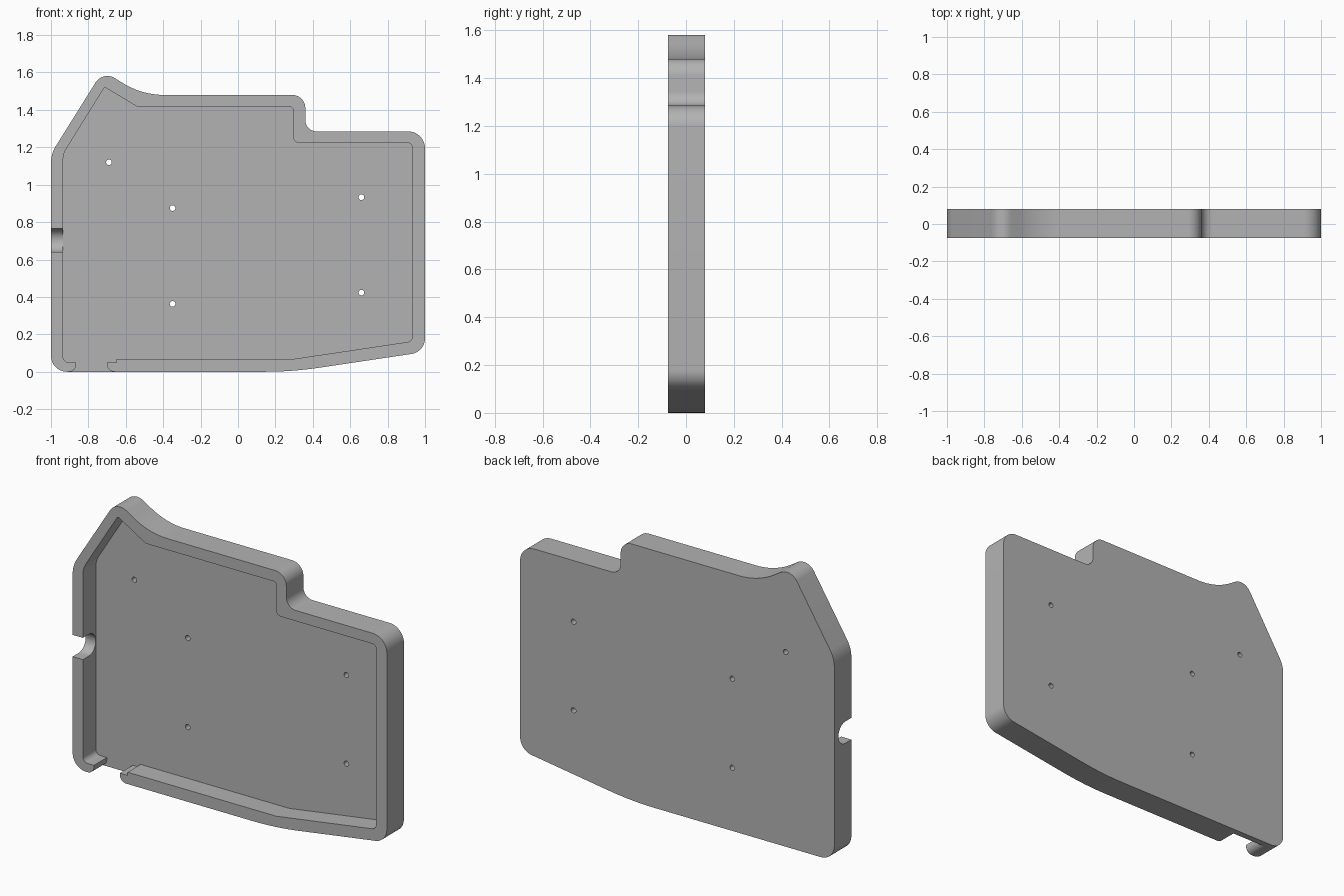
import bpy, bmesh, math
from mathutils import Vector

cube = bpy.data.objects.get("Cube")
if cube:
    bpy.data.objects.remove(cube, do_unlink=True)

FRONT, FLOOR, BACK = -0.075, 0.043, 0.08

grey = bpy.data.materials.new("plain grey")
grey.use_nodes = True
grey.diffuse_color = (0.45, 0.45, 0.45, 1)
grey.node_tree.nodes["Principled BSDF"].inputs["Base Color"].default_value = (0.45, 0.45, 0.45, 1)


def rounded(corners, steps=12):
    """Replace each (x, z, radius) corner by a tangent arc."""
    out = []
    n = len(corners)
    for i, (x, z, r) in enumerate(corners):
        p = Vector((x, z))
        if r == 0:
            out.append(p)
            continue
        a = (Vector(corners[i - 1][:2]) - p).normalized()
        b = (Vector(corners[(i + 1) % n][:2]) - p).normalized()
        half = a.angle(b) / 2
        centre = p + (a + b).normalized() * (r / math.sin(half))
        start = p + a * (r / math.tan(half)) - centre
        end = p + b * (r / math.tan(half)) - centre
        sweep = start.angle_signed(end)
        for k in range(steps + 1):
            t = -sweep * k / steps
            c, s = math.cos(t), math.sin(t)
            out.append(centre + Vector((start.x * c - start.y * s, start.x * s + start.y * c)))
    return out


def prism(name, outline, lo, hi, axis="y"):
    """Extrude a flat outline between lo and hi along y or x."""
    def place(p, d):
        return (p.x, d, p.y) if axis == "y" else (d, p.x, p.y)
    bm = bmesh.new()
    face = bm.faces.new([bm.verts.new(place(p, lo)) for p in outline])
    ext = bmesh.ops.extrude_face_region(bm, geom=[face])
    move = Vector(place(Vector((0, 0)), hi - lo))
    bmesh.ops.translate(bm, vec=move, verts=[v for v in ext["geom"] if isinstance(v, bmesh.types.BMVert)])
    bmesh.ops.recalc_face_normals(bm, faces=bm.faces)
    mesh = bpy.data.meshes.new(name)
    bm.to_mesh(mesh)
    bm.free()
    mesh.materials.append(grey)
    obj = bpy.data.objects.new(name, mesh)
    bpy.context.collection.objects.link(obj)
    return obj


# Solid tray body
tray = prism("tray", rounded([
    (-1, 0, 0.085), (0.29, 0, 2.0), (1, 0.106, 0.085), (1, 1.285, 0.09),
    (0.36, 1.285, 0.06), (0.36, 1.48, 0.07), (-0.515, 1.48, 0.42),
    (-0.722, 1.61, 0.075), (-1, 1.165, 0.17)]), FRONT, BACK)

# Pocket, running out through the gap in the bottom wall
pocket = prism("pocket_cutter", rounded([
    (-0.935, 0.05, 0.03), (-0.865, 0.05, 0), (-0.865, 0, 0.04), (-0.906, 0, 0),
    (-0.906, -0.1, 0), (-0.659, -0.1, 0), (-0.659, 0, 0), (-0.7, 0, 0.04),
    (-0.7, 0.05, 0), (-0.65, 0.05, 0), (-0.65, 0.068, 0), (0.295, 0.068, 0),
    (0.932, 0.163, 0.03), (0.932, 1.224, 0.025), (0.295, 1.224, 0.03),
    (0.295, 1.415, 0.015), (-0.535, 1.415, 0), (-0.713, 1.522, 0.012),
    (-0.935, 1.165, 0.12)]), FRONT - 0.1, FLOOR)

# Round-bottomed cable notch in the side wall
notch = prism("notch_cutter", rounded([
    (FRONT - 0.1, 0.64, 0), (FLOOR - 0.001, 0.64, 0.062),
    (FLOOR - 0.001, 0.765, 0.062), (FRONT - 0.1, 0.765, 0)]), -1.1, -0.92, "x")

# Screw holes through the floor
cutters = [pocket, notch]
for x, z in [(-0.69, 1.12), (-0.35, 0.875), (0.66, 0.933), (0.66, 0.423), (-0.35, 0.363)]:
    ring = [Vector((x + 0.015 * math.cos(a), z + 0.015 * math.sin(a)))
            for a in (math.tau * k / 24 for k in range(24))]
    cutters.append(prism("hole_cutter", ring, 0, BACK + 0.1))

# Apply the cuts and discard the cutters
bpy.context.view_layer.objects.active = tray
for cutter in cutters:
    cutter.hide_render = True
    mod = tray.modifiers.new("cut", "BOOLEAN")
    mod.operation, mod.solver, mod.object = "DIFFERENCE", "EXACT", cutter
    bpy.ops.object.modifier_apply(modifier=mod.name)
    bpy.data.objects.remove(cutter, do_unlink=True)

bpy.ops.object.select_all(action="DESELECT")
tray.select_set(True)
bpy.ops.object.shade_smooth_by_angle(angle=math.radians(30))
